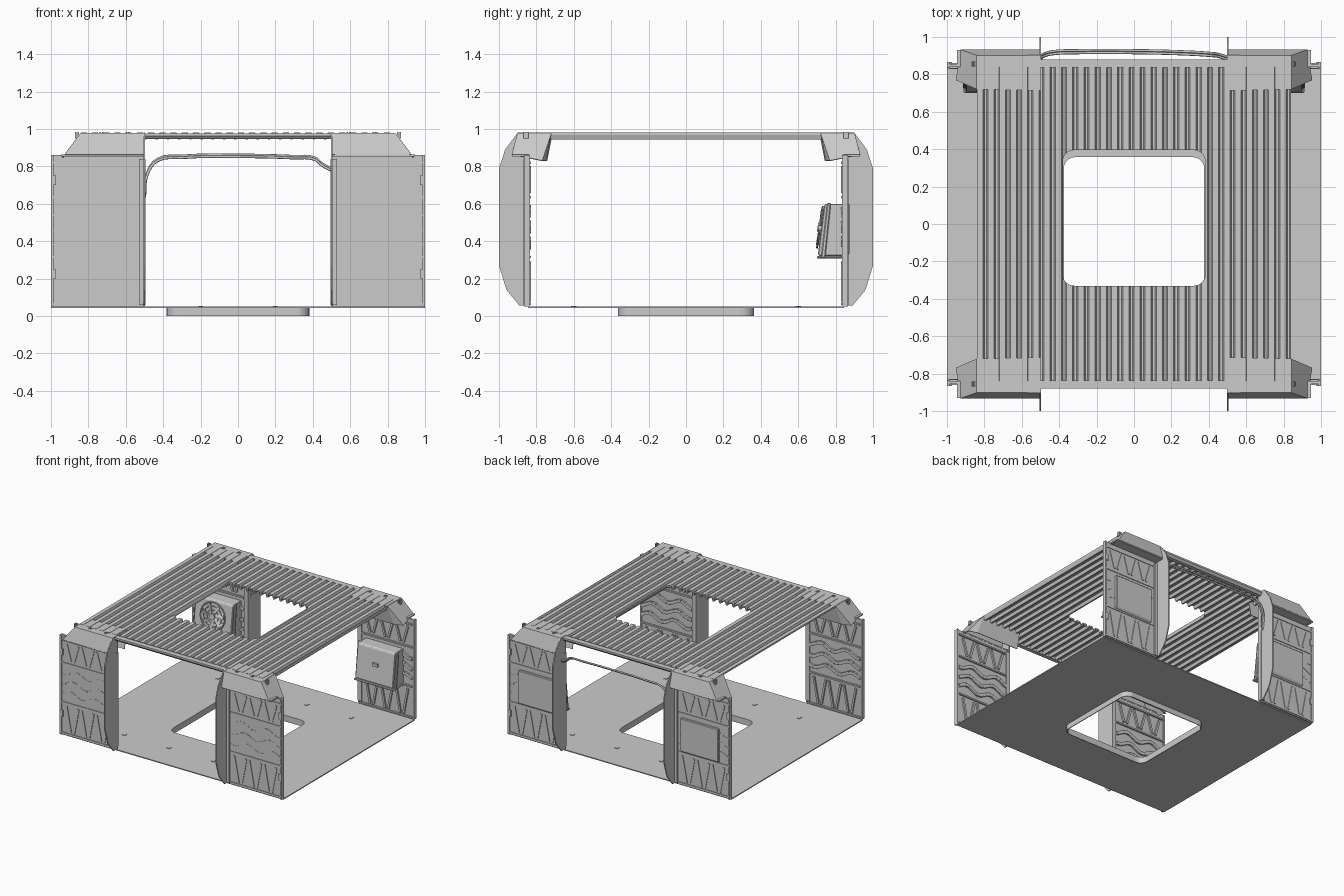
import bpy, bmesh, math
from mathutils import Vector

if "Cube" in bpy.data.objects:
    bpy.data.objects.remove(bpy.data.objects["Cube"])


def finish(bm, name):
    bmesh.ops.recalc_face_normals(bm, faces=bm.faces)
    me = bpy.data.meshes.new(name)
    bm.to_mesh(me)
    bm.free()
    ob = bpy.data.objects.new(name, me)
    bpy.context.collection.objects.link(ob)
    return ob


def prism(bm, pts, axis, a, b):
    """Extrude a 2D outline along an axis from a to b."""
    def place(p, t):
        return {'x': (t, p[0], p[1]), 'y': (p[0], t, p[1]), 'z': (p[0], p[1], t)}[axis]
    lo = [bm.verts.new(place(p, a)) for p in pts]
    hi = [bm.verts.new(place(p, b)) for p in pts]
    n = len(pts)
    bm.faces.new(lo)
    bm.faces.new(hi[::-1])
    for i in range(n):
        j = (i + 1) % n
        bm.faces.new((lo[i], lo[j], hi[j], hi[i]))


def box(bm, x0, x1, y0, y1, z0, z1):
    prism(bm, [(x0, y0), (x1, y0), (x1, y1), (x0, y1)], 'z', z0, z1)


def ridge(bm, path, w, y0, y1):
    """Raised strip following an x-z path on a wall."""
    for p, q in zip(path, path[1:]):
        p, q = Vector(p), Vector(q)
        d = (q - p).normalized() * w / 2
        n = Vector((-d.y, d.x))
        prism(bm, [p + n, q + n, q - n, p - n], 'y', y0, y1)


def rounded(x0, x1, y0, y1, r, seg=6):
    pts = []
    for k, (cx, cy) in enumerate([(x1 - r, y1 - r), (x0 + r, y1 - r), (x0 + r, y0 + r), (x1 - r, y0 + r)]):
        for i in range(seg + 1):
            a = math.pi / 2 * (k + i / seg)
            pts.append((cx + r * math.cos(a), cy + r * math.sin(a)))
    return pts


def mirrored(bm, sx, sy):
    bmesh.ops.scale(bm, vec=(sx, sy, 1), verts=bm.verts)


def cut(ob, outline, z0, z1):
    bm = bmesh.new()
    prism(bm, outline, 'z', z0, z1)
    c = finish(bm, ob.name + "_cutter")
    c.hide_render = True
    c.display_type = 'WIRE'
    m = ob.modifiers.new("hole", 'BOOLEAN')
    m.object, m.operation, m.solver = c, 'DIFFERENCE', 'EXACT'
    bpy.context.view_layer.update()
    me = bpy.data.meshes.new_from_object(ob.evaluated_get(bpy.context.evaluated_depsgraph_get()))
    ob.modifiers.clear()
    ob.data = me
    bpy.data.objects.remove(c)


# floor slab with square opening
bm = bmesh.new()
box(bm, -1, 1, -.845, .845, .042, .05)
cut(finish(bm, "floor"), rounded(-.375, .375, -.357, .357, .06), -.1, .2)

# rim hanging below the floor opening
bm = bmesh.new()
rings = [[bm.verts.new((x, y, z)) for x, y in rounded(-.375 - o, .375 + o, -.357 - o, .357 + o, .06 + o)]
         for o, z in [(0, 0), (0, .049), (.006, .049), (.006, 0)]]
for a, b in zip(rings, rings[1:] + rings[:1]):
    for i in range(len(a)):
        j = (i + 1) % len(a)
        bm.faces.new((a[i], a[j], b[j], b[i]))
finish(bm, "floor_opening_rim")

# floor fixings
bm = bmesh.new()
for x in (-.6, -.2, .2, .6):
    for y in (-.6, .6):
        box(bm, x - .012, x + .012, y - .015, y + .015, .049, .054)
finish(bm, "floor_fixings")

# corrugated roof sheet
top = []
count = 28
pitch = 1.68 / count
for i in range(count):
    x = -.84 + i * pitch
    top += [(x, .98), (x + .032, .98), (x + .040, .957), (x + .052, .957)]
top.append((.84, .98))
bm = bmesh.new()
prism(bm, top + [(x, z - .013) for x, z in reversed(top)], 'y', -.84, .84)
cut(finish(bm, "roof"), rounded(-.38, .38, -.33, .395, .06), .8, 1.2)

column = [(.835, .065), (.845, .055), (.89, .055), (.96, .14), (1, .27), (1, .79),
          (.967, .89), (.9, .98), (.835, .98)]

for sy, end in ((-1, "front"), (1, "back")):
    # header strip over the doorway
    bm = bmesh.new()
    prism(bm, [(.835, .976), (.88, .976), (.88, .962), (.865, .945), (.835, .945)], 'x', -.5, .5)
    mirrored(bm, 1, sy)
    finish(bm, end + "_header")

    for sx, side in ((-1, "left"), (1, "right")):
        tag = f"{end}_{side}_"

        # wall panel
        bm = bmesh.new()
        box(bm, .5, .995, .842, .856, .05, .86)
        box(bm, .985, 1, .835, .866, .05, .86)
        mirrored(bm, sx, sy)
        finish(bm, tag + "wall")

        # pressed relief: slanted ribs both sides, wavy ribs inside
        bm = bmesh.new()
        ys = ((.830, .843), (.855, .861))
        for y0, y1 in ys:
            for z0, z1 in ((.08, .29), (.66, .80)):
                for i in range(6):
                    a, b = (z0, z1) if i % 2 else (z1, z0)
                    x = .555 + i * .068
                    ridge(bm, [(x + .01, a), (x + .05, b)], .016, y0, y1)
            for z in (.065, .315, .635, .82):
                ridge(bm, [(.53, z), (.985, z)], .012, y0, y1)
        for z in (.39, .475, .56):
            wave = [(.53 + .455 * i / 14, z + .022 * math.sin(i * .9 + z * 9)) for i in range(15)]
            ridge(bm, wave, .026, .828, .843)
            ridge(bm, wave, .008, .855, .858)
        mirrored(bm, sx, sy)
        finish(bm, tag + "wall_ribs")

        # door column: thin fin plus inner jamb
        bm = bmesh.new()
        prism(bm, column, 'x', .496, .505)
        prism(bm, [(.833, .08), (.845, .06), (.87, .06), (.87, .84), (.833, .84)], 'x', .494, .528)
        mirrored(bm, sx, sy)
        finish(bm, tag + "door_column")

        # sloped corner hood
        bm = bmesh.new()
        v = [bm.verts.new(p) for p in [
            (.5, .90, .976), (.84, .90, .976), (.84, .722, .976), (.5, .715, .976),
            (.5, .93, .862), (.925, .93, .862), (.95, .77, .83), (.88, .75, .83), (.5, .745, .83)]]
        for f in ((0, 1, 2, 3), (0, 4, 5, 1), (1, 5, 6), (1, 6, 2), (2, 6, 7), (2, 7, 8, 3)):
            bm.faces.new([v[i] for i in f])
        mirrored(bm, sx, sy)
        hood = finish(bm, tag + "corner_hood")
        m = hood.modifiers.new("thickness", 'SOLIDIFY')
        m.thickness, m.offset = .006, 0

        # drip ledge and small clips
        bm = bmesh.new()
        box(bm, .5, .945, .84, .93, .854, .864)
        for x in (.59, .73, .86):
            for d in (-.007, .007):
                box(bm, x + d - .004, x + d + .004, .842, .868, .95 if x > .8 else .97, .983)
        for z in (.2, .7):
            for y in (.843, .858):
                box(bm, .972, 1, y, y + .009, z, z + .05)
        mirrored(bm, sx, sy)
        finish(bm, tag + "ledge_and_clips")

# equipment boxes passing through the back walls
for sx, name in ((-1, "fan_unit"), (1, "control_box")):
    bm = bmesh.new()
    prism(bm, [(.747, .60), (.875, .60), (.875, .335), (.86, .32), (.712, .32), (.706, .335), (.738, .59)],
          'x', .56 * sx, .90 * sx)
    box(bm, .55 * sx, .91 * sx, .70, .84, .308, .322)
    for x in (.555, .905):
        prism(bm, [(.755, .605), (.775, .605), (.745, .31), (.722, .31)], 'x', (x - .008) * sx, (x + .008) * sx)
    ob = finish(bm, name)
    m = ob.modifiers.new("edges", 'BEVEL')
    m.width, m.segments = .005, 1
bm = bmesh.new()
box(bm, .71, .76, .708, .74, .46, .485)
finish(bm, "control_box_handle")

# fan guard rings, hub and blades
tilt = math.radians(82)
centre = Vector((-.73, .716, .475))
for i, r in enumerate((.11, .08, .05)):
    bpy.ops.mesh.primitive_torus_add(major_radius=r, minor_radius=.006 if i == 0 else .003,
                                     major_segments=28, minor_segments=6, location=centre, rotation=(tilt, 0, 0))
    bpy.context.object.name = f"fan_guard_ring_{i + 1}"
bpy.ops.mesh.primitive_cylinder_add(vertices=16, radius=.024, depth=.025, location=centre, rotation=(tilt, 0, 0))
bpy.context.object.name = "fan_hub"
bm = bmesh.new()
for k in range(7):
    a = math.tau * k / 7
    pts = [(.02 * math.cos(a), .02 * math.sin(a), .006), (.1 * math.cos(a), .1 * math.sin(a), .008),
           (.1 * math.cos(a + .5), .1 * math.sin(a + .5), -.006), (.02 * math.cos(a + .7), .02 * math.sin(a + .7), -.004)]
    bm.faces.new([bm.verts.new(p) for p in pts])
fan = finish(bm, "fan_blades")
fan.location, fan.rotation_euler = centre, (tilt, 0, 0)
fan.modifiers.new("thickness", 'SOLIDIFY').thickness = .003

# sagging cables over the back doorway
path = [(-.498, .88, .64), (-.485, .90, .76), (-.43, .915, .835), (-.3, .92, .852), (0, .92, .857),
        (.3, .912, .850), (.41, .905, .842), (.45, .90, .81), (.498, .885, .785)]
for i, (dy, dz) in enumerate(((-.006, -.006), (.008, .004))):
    cu = bpy.data.curves.new(f"cable_{i + 1}", 'CURVE')
    cu.dimensions = '3D'
    cu.bevel_depth, cu.bevel_resolution, cu.resolution_u = .007, 2, 4
    s = cu.splines.new('BEZIER')
    s.bezier_points.add(len(path) - 1)
    for bp, (x, y, z) in zip(s.bezier_points, path):
        bp.co = (x, y + dy, z + dz)
        bp.handle_left_type = bp.handle_right_type = 'AUTO'
    bpy.context.collection.objects.link(bpy.data.objects.new(f"cable_{i + 1}", cu))
